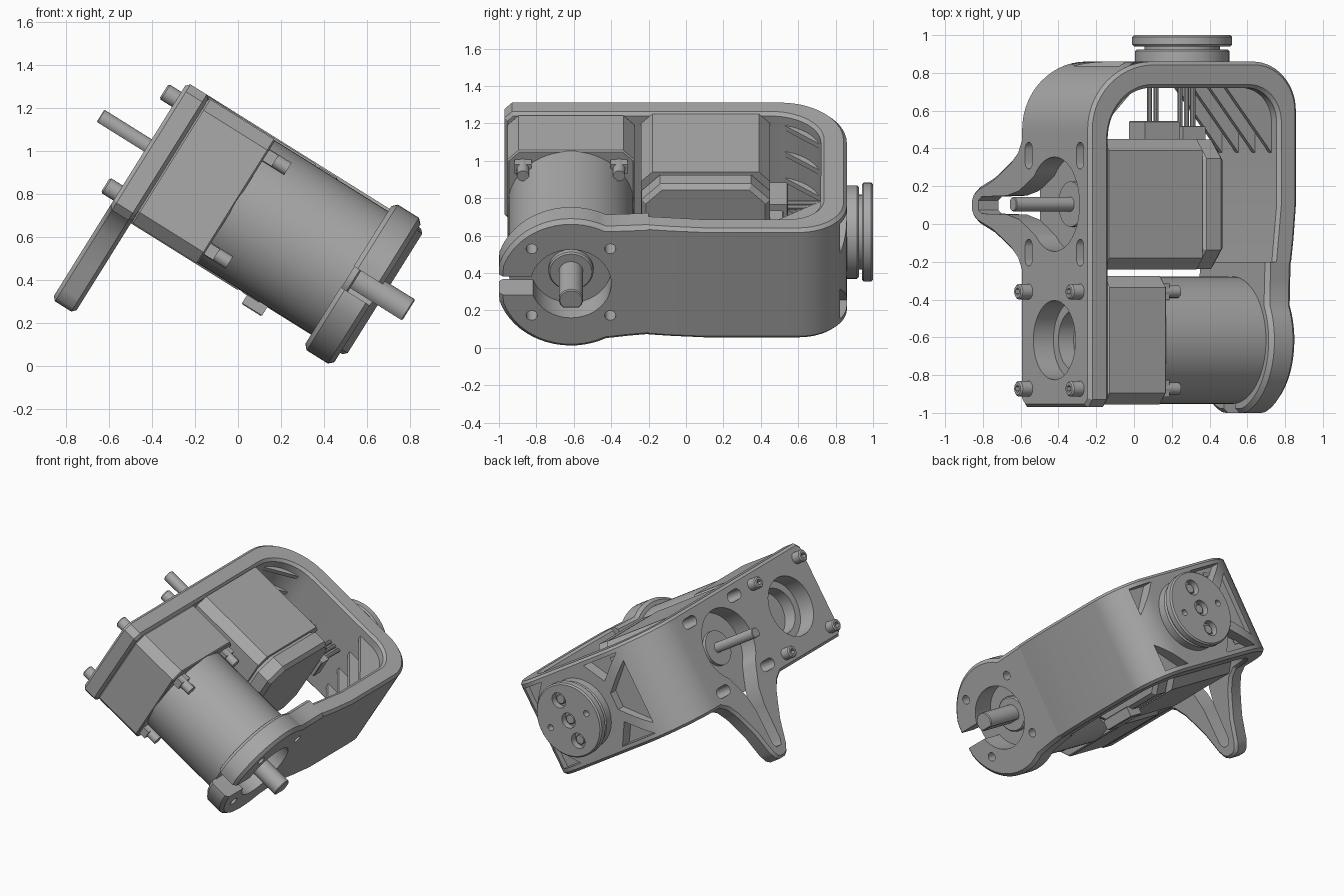
import bpy, bmesh
from math import radians, sin, cos, pi
from mathutils import Matrix

if "Cube" in bpy.data.objects:
    bpy.data.objects.remove(bpy.data.objects["Cube"], do_unlink=True)

grey = bpy.data.materials.new("plain grey")
grey.use_nodes = True
grey.diffuse_color = (0.4, 0.4, 0.4, 1)
grey.node_tree.nodes["Principled BSDF"].inputs["Base Color"].default_value = (0.4, 0.4, 0.4, 1)

# Everything is built upright, then tilted about y
TILT = Matrix.Rotation(radians(32), 4, 'Y')
PLACE = {'x': lambda p, t: (t, p[0], p[1]),
         'y': lambda p, t: (p[0], t, p[1]),
         'z': lambda p, t: (p[0], p[1], t)}
MID = 0.645      # height of both motor axes
M1, M2 = -0.615, 0.105   # y of the geared motor and the square motor
BOLT = 0.257


def arc(cx, cy, rx, ry, start, end, n=14):
    return [(cx + rx * cos(radians(start + (end - start) * i / n)),
             cy + ry * sin(radians(start + (end - start) * i / n))) for i in range(n + 1)]


def circle(cx, cy, r, n=40):
    return arc(cx, cy, r, r, 0, 360, n)[:-1]


def octagon(cx, cy, h, c):
    k = h - c
    return [(cx + x, cy + y) for x, y in
            ((-k, -h), (k, -h), (h, -k), (h, k), (k, h), (-k, h), (-h, k), (-h, -k))]


def rect(x0, y0, x1, y1):
    return [(x0, y0), (x1, y0), (x1, y1), (x0, y1)]


def prism(name, pts, axis, lo, hi, bevel=0, seams=()):
    """Extrude an outline along an axis, chamfering both ends except at seams."""
    bm = bmesh.new()
    a = [bm.verts.new(PLACE[axis](p, lo)) for p in pts]
    b = [bm.verts.new(PLACE[axis](p, hi)) for p in pts]
    caps = [bm.faces.new(a), bm.faces.new(b)]
    for i in range(len(pts)):
        j = (i + 1) % len(pts)
        bm.faces.new((a[i], a[j], b[j], b[i]))
    bmesh.ops.recalc_face_normals(bm, faces=bm.faces)
    if bevel:
        edges = [e for f in caps for e in f.edges
                 if not any(all(abs(v.co.y - s) < 1e-4 for v in e.verts) for s in seams)]
        bmesh.ops.bevel(bm, geom=edges, offset=bevel, segments=1, affect='EDGES',
                        clamp_overlap=False)
    mesh = bpy.data.meshes.new(name)
    bm.to_mesh(mesh)
    bm.free()
    mesh.materials.append(grey)
    ob = bpy.data.objects.new(name, mesh)
    bpy.context.collection.objects.link(ob)
    ob.matrix_world = TILT
    return ob


def cut(ob, cutters):
    bpy.context.view_layer.update()
    for c in cutters:
        mod = ob.modifiers.new("cut", 'BOOLEAN')
        mod.operation, mod.solver, mod.object = 'DIFFERENCE', 'EXACT', c
        bpy.context.view_layer.objects.active = ob
        bpy.ops.object.modifier_apply(modifier=mod.name)
        bpy.data.objects.remove(c, do_unlink=True)


def hole(pts, axis, lo, hi):
    ob = prism("cutter", pts, axis, lo, hi)
    ob.hide_render = True
    return ob


def four(cy, d):
    return [(cy + i * d, MID + j * d) for i in (-1, 1) for j in (-1, 1)]


# Bracket: left plate with a tapering slotted arm
side = [(0.35, 0.305), (0.29, 0.27), (0.235, 0.2), (0.19, 0.115), (0.145, 0.025),
        (0.095, -0.125), (0.065, -0.175), (0.03, -0.195)]
yc = 0.1
outline = [(-0.93, 0.995), (0.45, 0.995)] + [(yc + w, z) for w, z in side]
outline += [(yc - w, z) for w, z in reversed(side)] + [(-0.93, 0.305), (-0.97, 0.345), (-0.97, 0.955)]
plate = prism("left_plate", outline, 'x', -0.9, -0.775, 0.018, (0.45,))
neck = [(0.17, 0.47), (0.12, 0.38), (0.075, 0.29), (0.05, 0.17), (0.045, -0.08), (0.025, -0.115)]
keyway = [(yc + w, z) for w, z in neck] + [(yc - w, z) for w, z in reversed(neck)]
cutters = [hole(circle(M2, MID, 0.25), 'x', -1, -0.7), hole(keyway, 'x', -1, -0.7),
           hole(circle(M1, MID, 0.21), 'x', -1, -0.7)]
for y, z in four(M2, BOLT):
    slot = arc(y + 0.035, z, 0.036, 0.036, -90, 90, 8) + arc(y - 0.035, z, 0.036, 0.036, 90, 270, 8)
    cutters.append(hole(slot, 'x', -1, -0.7))
cut(plate, cutters)

# Bracket: curved back wall running into the right wall
outer = ([(-0.9, 0.45)] + arc(-0.5, 0.5, 0.4, 0.36, 180, 90) + arc(0.13, 0.6, 0.27, 0.26, 90, 0)
         + [(0.4, 0.1), (0.385, -0.08), (0.37, -0.2)])
inner = ([(0.25, -0.2), (0.28, 0.1)] + arc(0.1, 0.54, 0.18, 0.18, 0, 90)
         + arc(-0.505, 0.451, 0.27, 0.27, 90, 180) + [(-0.775, 0.45)])
wall = prism("back_wall", outer + inner, 'z', 0.305, 0.995, 0.018, (0.45, -0.2))
pockets = [[(0.08, 0.95), (0.27, 0.95), (0.27, 0.76)], [(-0.32, 0.95), (-0.62, 0.95), (-0.43, 0.8)]]
cutters = []
for p in pockets:
    for s in (1, -1):
        cutters.append(hole([(x, 0.65 + s * (z - 0.65)) for x, z in p], 'y', 0.78, 1.1))
cutters.append(hole([(-0.43, 0.71), (-0.43, 0.59), (-0.64, 0.42), (-0.64, 0.88)], 'y', 0.8, 1.1))
cut(wall, cutters)

# Gusset fins inside both back corners
for i in range(4):
    z = 0.4 + i * 0.165
    prism("left_corner_fin", arc(-0.5, 0.46, 0.33, 0.33, 90, 180), 'z', z, z + 0.03)
    prism("right_corner_fin", [(0.32, 0.33)] + arc(0.11, 0.56, 0.21, 0.21, 0, 90) + [(-0.04, 0.77)],
          'z', z, z + 0.03)

# Bracket: split clamp ring at the front of the right wall
R = 0.4
ring = [(-0.2, 0.305), (-0.3, 0.295)] + arc(M1, 0.632, R, R, -62, -298, 40) + [(-0.3, 0.99), (-0.2, 0.995)]
ring = [(max(y, -1.0), z) for y, z in ring]
clamp = prism("clamp_ring", ring, 'x', 0.21, 0.37, 0.022, (-0.2,))
cutters = [hole(circle(M1, 0.635, 0.215), 'x', 0.1, 0.5),
           hole(rect(-1.2, 0.565, M1, 0.68), 'x', 0.1, 0.5)]
cutters += [hole(circle(y, z, 0.03, 16), 'x', 0.1, 0.5) for y, z in four(M1, 0.21)]
cut(clamp, cutters)

# Geared motor: gearbox, can, shaft and bolts
box = prism("gearbox", octagon(M1, MID, 0.34, 0.06), 'x', -0.775, -0.41, 0.008)
cut(box, [hole(circle(M1, MID, 0.16), 'x', -0.9, -0.68)])
prism("motor_can", circle(M1, MID, 0.337, 64), 'x', -0.415, 0.215)
prism("output_boss", circle(M1, 0.635, 0.12), 'x', 0.2, 0.25, 0.008)
flat = arc(M1, 0.635, 0.065, 0.065, -50, 230, 24)
prism("output_shaft", flat, 'x', 0.2, 0.535, 0.006)
for y, z in four(M1, BOLT):
    head = prism("bolt_head", circle(y, z, 0.041, 24), 'x', -0.97, -0.89, 0.008)
    cut(head, [hole(circle(y, z, 0.02, 6), 'x', -1.1, -0.94)])
    prism("bolt_end", circle(y, z, 0.033, 16), 'x', -0.42, -0.29)
    prism("bolt_lug", rect(y - 0.045, z - 0.03, y + 0.045, z + 0.03), 'x', -0.42, -0.36)

# Square motor: body, end cap, shaft
prism("square_motor_body", octagon(M2, MID, 0.345, 0.06), 'x', -0.775, -0.19)
prism("square_motor_cap", octagon(M2, MID, 0.343, 0.1), 'x', -0.19, -0.05, 0.025)
prism("square_motor_pilot", circle(M2, MID, 0.12), 'x', -0.8, -0.77)
prism("square_motor_shaft", arc(M2, MID, 0.038, 0.038, -50, 230, 20), 'x', -1.16, -0.78, 0.004)

# Connectors and leads
prism("large_connector", rect(-0.42, 0.62, -0.2, 0.78), 'y', 0.44, 0.545, 0.005)
prism("small_connector", rect(-0.17, 0.62, -0.03, 0.76), 'y', 0.44, 0.52, 0.005)
prism("lower_connector", rect(-0.14, -0.14, -0.03, 0.1), 'z', 0.255, 0.33, 0.005)
for x in (-0.34, -0.3, -0.15, -0.11, -0.07):
    prism("lead", circle(x, 0.7, 0.014, 10), 'y', 0.5, 0.74)

# Round coupling on the back wall
DX, DZ = -0.112, 0.66
prism("coupling_base", circle(DX, DZ, 0.25, 64), 'y', 0.84, 0.925, 0.01)
prism("coupling_core", circle(DX, DZ, 0.2, 48), 'y', 0.9, 0.95)
disc = prism("coupling_disc", circle(DX, DZ, 0.265, 64), 'y', 0.94, 1.0, 0.01)
cutters = [hole(circle(DX, DZ + d, 0.055, 24), 'y', 0.955, 1.2) for d in (-0.15, 0, 0.15)]
cutters += [hole(circle(DX + d, DZ, 0.022, 16), 'y', 0.955, 1.2) for d in (-0.17, 0.17)]
cut(disc, cutters)
for d in (-0.15, 0, 0.15):
    prism("coupling_screw", circle(DX, DZ + d, 0.035, 20), 'y', 0.95, 0.98, 0.005)

# Smooth the round surfaces, keep hard edges
bpy.ops.object.select_all(action='DESELECT')
for ob in bpy.context.collection.objects:
    if ob.type == 'MESH' and ob.data.materials and ob.data.materials[0] == grey:
        ob.select_set(True)
        bpy.context.view_layer.objects.active = ob
bpy.ops.object.shade_smooth_by_angle(angle=radians(30))
